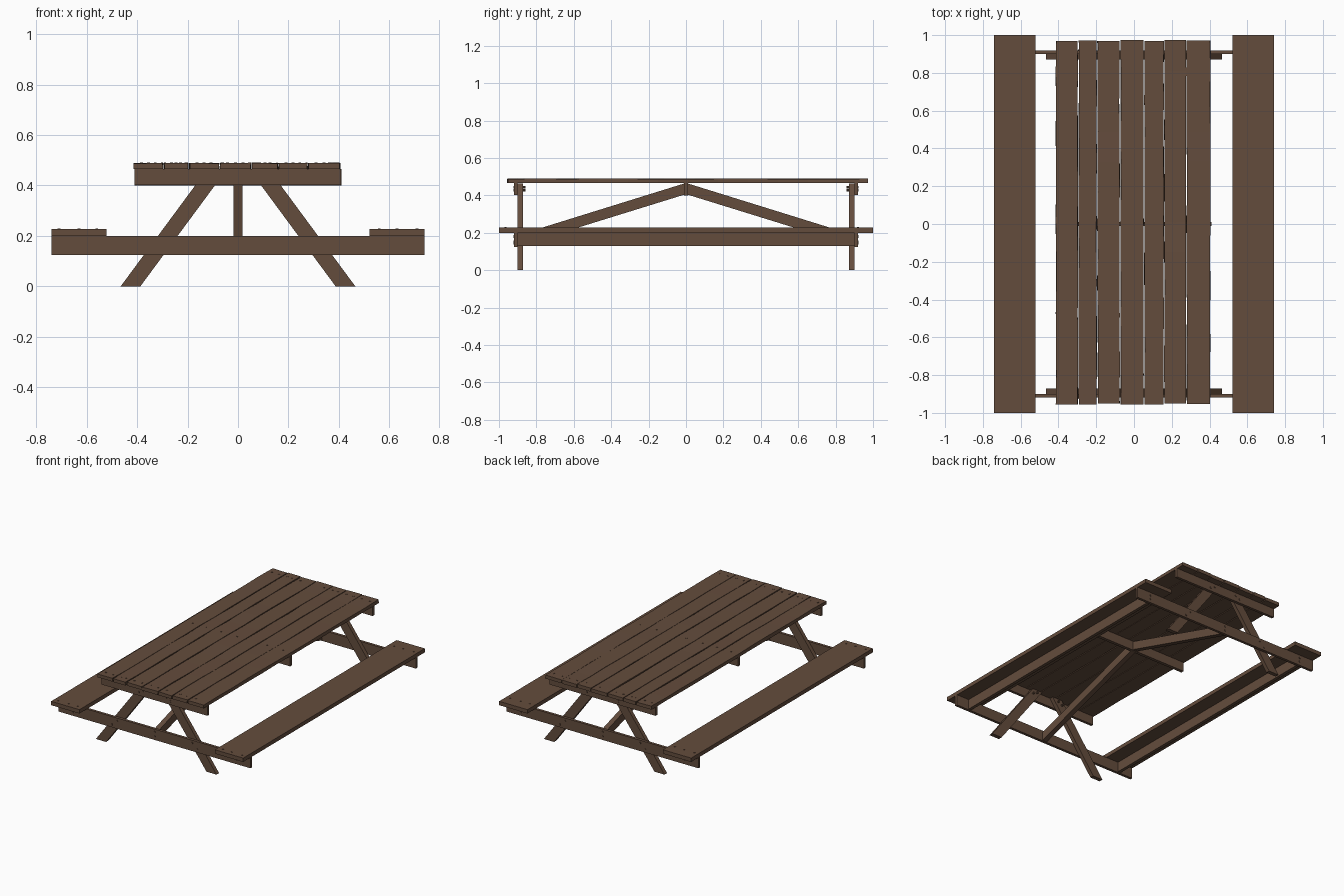
import bpy, bmesh, random
from mathutils import Matrix, Vector

if "Cube" in bpy.data.objects:
    bpy.data.objects.remove(bpy.data.objects["Cube"])

random.seed(4)
wood = bpy.data.materials.new("brown_wood")
wood.diffuse_color = (0.127, 0.073, 0.046, 1)
wood.use_nodes = True
wood.node_tree.nodes["Principled BSDF"].inputs["Base Color"].default_value = wood.diffuse_color


def finish(name, bm):
    bmesh.ops.recalc_face_normals(bm, faces=bm.faces)
    me = bpy.data.meshes.new(name)
    bm.to_mesh(me)
    bm.free()
    me.materials.append(wood)
    ob = bpy.data.objects.new(name, me)
    bpy.context.collection.objects.link(ob)
    return ob


def box(name, x, y, z):
    """Box from (min, max) pairs."""
    bm = bmesh.new()
    size = [b - a for a, b in (x, y, z)]
    mid = [(a + b) / 2 for a, b in (x, y, z)]
    bmesh.ops.create_cube(bm, size=1, matrix=Matrix.Translation(mid) @ Matrix.Diagonal((*size, 1)))
    return finish(name, bm)


def prism(name, pts, depth):
    """Polygon of 3D points extruded by a depth vector."""
    bm = bmesh.new()
    face = bm.faces.new([bm.verts.new(p) for p in pts])
    out = bmesh.ops.extrude_face_region(bm, geom=[face])
    moved = [v for v in out["geom"] if isinstance(v, bmesh.types.BMVert)]
    bmesh.ops.translate(bm, verts=moved, vec=Vector(depth))
    return finish(name, bm)


def plank(name, x0, x1, y0, y1):
    """Table board with slightly worn long edges."""
    ob = box(name, (x0, x1), (y0, y1), (0.465, 0.488))
    bm = bmesh.new()
    bm.from_mesh(ob.data)
    for i in range(1, 12):
        y = y0 + (y1 - y0) * i / 12
        bmesh.ops.bisect_plane(bm, geom=bm.verts[:] + bm.edges[:] + bm.faces[:],
                               plane_co=(0, y, 0), plane_no=(0, 1, 0))
    for v in bm.verts:
        v.co.x += random.uniform(-0.002, 0.002)
        if v.co.z > 0.48:
            v.co.z += random.uniform(-0.001, 0.002)
    bm.to_mesh(ob.data)
    bm.free()


def pegs(name, points, length, radius, along_y=False):
    """Group of small round heads centred on the points."""
    bm = bmesh.new()
    turn = Matrix.Rotation(1.5707963, 4, 'X') if along_y else Matrix()
    for p in points:
        bmesh.ops.create_cone(bm, cap_ends=True, segments=10, radius1=radius, radius2=radius,
                              depth=length, matrix=Matrix.Translation(p) @ turn)
    finish(name, bm)


# Table top boards and their nails
edges = [(-0.413, -0.298), (-0.293, -0.198), (-0.193, -0.077), (-0.071, 0.050),
         (0.056, 0.157), (0.161, 0.275), (0.279, 0.404)]
nails = []
for i, (a, b) in enumerate(edges):
    plank(f"table_plank_{i + 1}", a, b, -0.954 + random.uniform(-0.003, 0.003),
          0.972 + random.uniform(-0.003, 0.004))
    for y in (-0.905, 0.92):
        nails += [(a + 0.03, y, 0.487), (b - 0.03, y, 0.487)]
    nails.append(((a + b) / 2, 0.01, 0.487))
pegs("table_nails", nails, 0.008, 0.006)

# Middle cleat under the table top
box("middle_cleat", (-0.41, 0.41), (-0.011, 0.011), (0.40, 0.465))

# Both end frames: cleat, crossbeam, legs, diagonal brace and bolts
for end, s in (("front", -1), ("back", 1)):
    outer = sorted((s * 0.90, s * 0.919))
    box(f"{end}_cleat", (-0.41, 0.408), outer, (0.402, 0.465))
    box(f"{end}_crossbeam", (-0.74, 0.74), outer, (0.125, 0.20))
    for side, m in (("left", -1), ("right", 1)):
        pts = [(0.465, 0), (0.387, 0), (0.045, 0.463), (0.123, 0.463)]
        prism(f"{end}_{side}_leg", [(m * x, s * 0.90, z) for x, z in pts], (0, -s * 0.028, 0))
    brace = [(0.005, 0.465), (0.90, 0.187), (0.90, 0.128), (0.005, 0.405)]
    prism(f"{end}_brace", [(-0.018, s * y, z) for y, z in brace], (0.036, 0, 0))
    low = [(0, 0.18), (0, 0.15)]
    high = []
    for m in (-1, 1):
        low += [(m * 0.63, 0.18), (m * 0.63, 0.152), (m * 0.29, 0.18), (m * 0.33, 0.145)]
        high += [(m * 0.122, 0.427), (m * 0.09, 0.443)]
    pegs(f"{end}_beam_bolts", [(x, s * 0.919, z) for x, z in low], 0.008, 0.007, True)
    pegs(f"{end}_cleat_bolts", [(x, s * 0.891, z) for x, z in high], 0.064, 0.007, True)

# Benches: seat board, stiffening rail below and nails
for side, m in (("left", -1), ("right", 1)):
    box(f"{side}_seat", sorted((m * 0.522, m * 0.74)), (-1, 1), (0.20, 0.227))
    box(f"{side}_seat_rail", sorted((m * 0.62, m * 0.642)), (-0.90, 0.90), (0.13, 0.20))
    pegs(f"{side}_seat_nails", [(m * x, y, 0.226) for x in (0.56, 0.63, 0.71)
                                for y in (-0.965, 0.92)], 0.008, 0.006)
